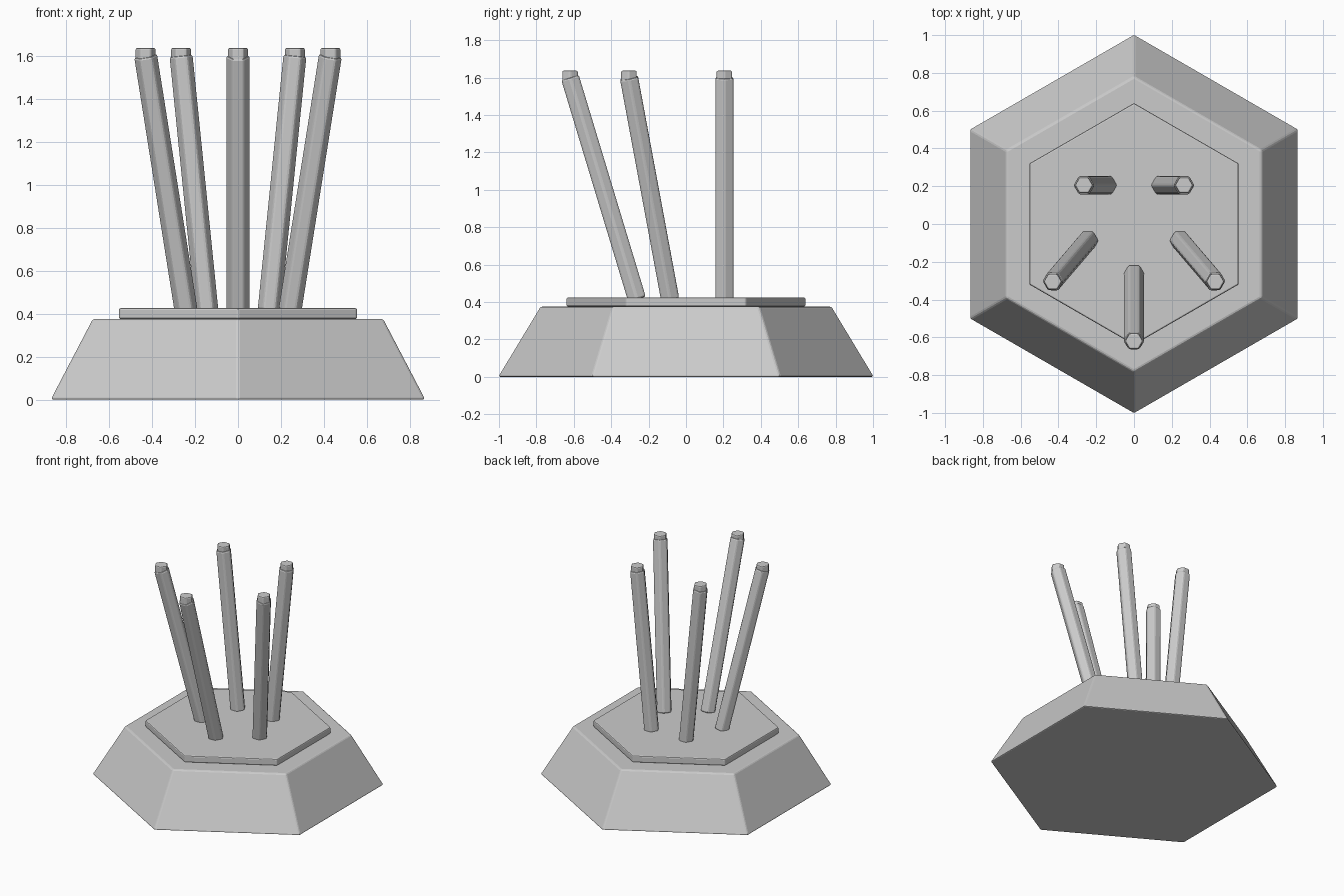
import bpy, math
from mathutils import Vector

if "Cube" in bpy.data.objects:
    bpy.data.objects.remove(bpy.data.objects["Cube"])


def prism(name, a, b, r1, r2, sides, bevel, segments=2, spin=0.0):
    """Straight bevelled prism or frustum running from point a to point b."""
    a, b = Vector(a), Vector(b)
    axis = b - a
    bpy.ops.mesh.primitive_cone_add(vertices=sides, radius1=r1, radius2=r2,
                                    depth=axis.length, location=(a + b) / 2)
    ob = bpy.context.object
    ob.name = name
    # lean without twisting around the axis
    lean = Vector((0, 0, 1)).rotation_difference(axis).to_matrix()
    ob.rotation_euler = lean.to_euler()
    for v in ob.data.vertices:
        c, s = math.cos(spin), math.sin(spin)
        x, y, z = v.co
        v.co = (c * x - s * y, s * x + c * y, z)
    mod = ob.modifiers.new("soft_edges", "BEVEL")
    mod.width = bevel
    mod.segments = segments
    return ob


# hexagonal base and raised plate
prism("base", (0, 0, 0), (0, 0, 0.375), 1.006, 0.78, 6, 0.01)
prism("top_plate", (0, 0, 0.375), (0, 0, 0.425), 0.64, 0.64, 6, 0.008)

# leaning hexagonal rods: (name, foot xy at the plate, tip xy)
rods = [("front", (0, -0.262), (0, -0.62)),
        ("back_right", (0.145, 0.205), (0.265, 0.205)),
        ("side_right", (0.242, -0.085), (0.43, -0.305))]
rods += [(n.replace("right", "left"), (-f[0], f[1]), (-t[0], t[1]))
         for n, f, t in rods if f[0] > 0]

for name, foot, tip in rods:
    prism(name + "_rod", (*foot, 0.415), (*tip, 1.6), 0.056, 0.056, 6, 0.01,
          spin=math.pi / 6)
    # upright cap on the rod tip
    prism(name + "_cap", (*tip, 1.575), (*tip, 1.637), 0.048, 0.048, 6, 0.008,
          spin=math.pi / 6)
